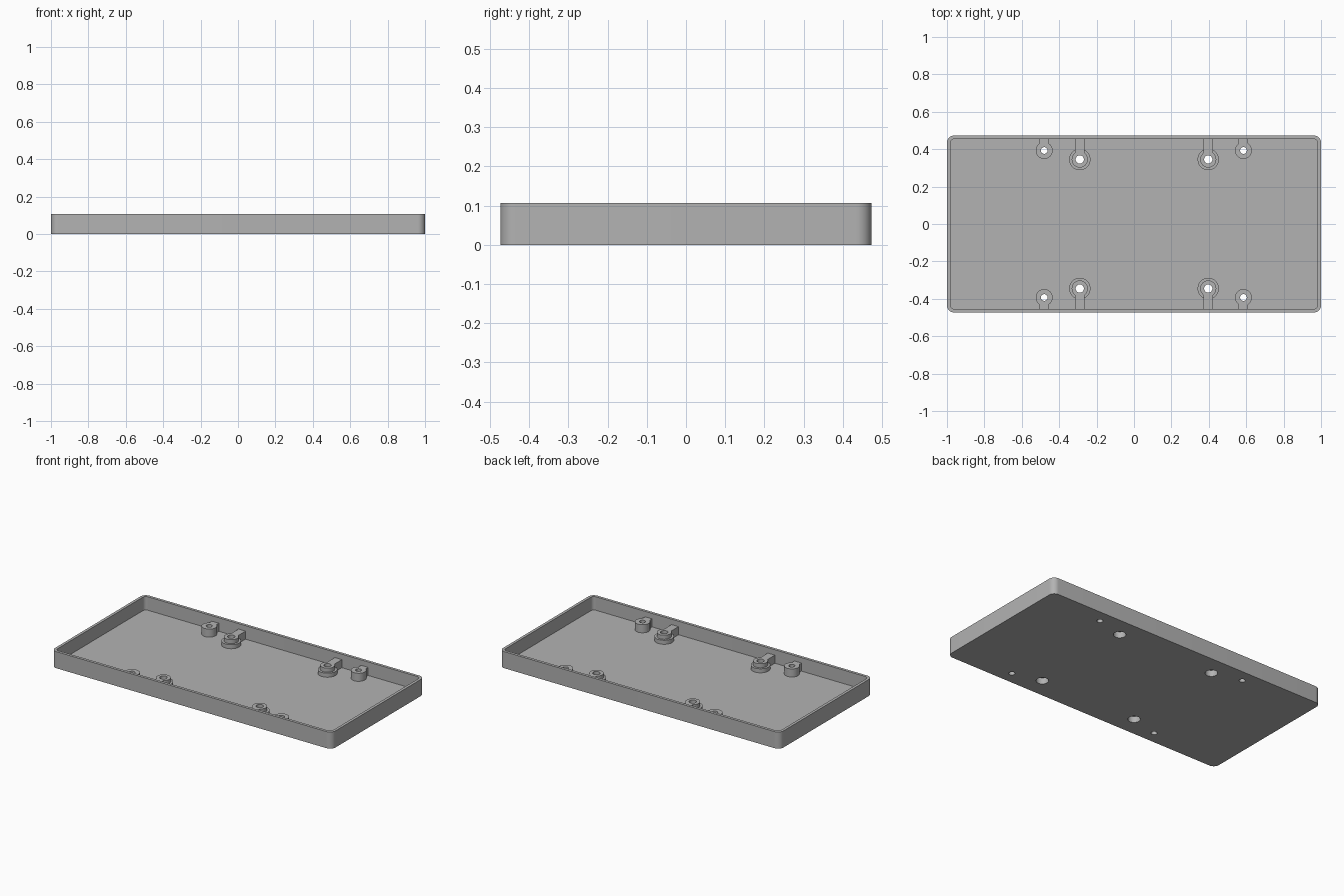
import bpy, bmesh, math
from mathutils import Matrix, Vector

if "Cube" in bpy.data.objects:
    bpy.data.objects.remove(bpy.data.objects["Cube"], do_unlink=True)

grey = bpy.data.materials.new("plain grey")
grey.use_nodes = True
COLOUR = (0.45, 0.45, 0.45, 1)
grey.diffuse_color = COLOUR
grey.node_tree.nodes["Principled BSDF"].inputs["Base Color"].default_value = COLOUR

HALF_Y, HEIGHT, WALL, FLOOR, BOSS_TOP = 0.473, 0.107, 0.018, 0.02, 0.072


def make(name, bm):
    mesh = bpy.data.meshes.new(name)
    bm.to_mesh(mesh)
    bm.free()
    obj = bpy.data.objects.new(name, mesh)
    bpy.context.collection.objects.link(obj)
    mesh.materials.append(grey)
    return obj


def box(name, half_x, half_y, z0, z1, x=0, y=0, radius=0):
    bm = bmesh.new()
    size = Matrix.Diagonal((2 * half_x, 2 * half_y, z1 - z0, 1))
    place = Matrix.Translation((x, y, (z0 + z1) / 2))
    bmesh.ops.create_cube(bm, size=1, matrix=place @ size)
    if radius:
        upright = [e for e in bm.edges
                   if abs(e.verts[0].co.z - e.verts[1].co.z) > 0.01]
        bmesh.ops.bevel(bm, geom=upright, offset=radius, segments=10,
                        profile=0.5, affect='EDGES')
    return make(name, bm)


def cylinder(name, radius, z0, z1, x, y):
    bm = bmesh.new()
    bmesh.ops.create_cone(bm, cap_ends=True, segments=48, radius1=radius,
                          radius2=radius, depth=z1 - z0,
                          matrix=Matrix.Translation((x, y, (z0 + z1) / 2)))
    return make(name, bm)


def combine(target, other, operation, keep=False):
    mod = target.modifiers.new("cut", 'BOOLEAN')
    mod.operation, mod.object, mod.solver = operation, other, 'EXACT'
    bpy.context.view_layer.objects.active = target
    bpy.ops.object.modifier_apply(modifier=mod.name)
    if not keep:
        bpy.data.objects.remove(other, do_unlink=True)


def finish(obj):
    bpy.ops.object.select_all(action='DESELECT')
    obj.select_set(True)
    bpy.context.view_layer.objects.active = obj
    bpy.ops.object.shade_smooth_by_angle(angle=math.radians(30))


# Open tray with rounded corners
tray = box("tray", 1, HALF_Y, 0, HEIGHT, radius=0.038)
hollow = box("hollow", 1 - WALL, HALF_Y - WALL, FLOOR, 0.2, radius=0.022)
combine(tray, hollow, 'DIFFERENCE')


def mount(name, x, y, radius, hole, flange=0, recess=0):
    """Screw post tied to the nearest long wall, drilled through the floor."""
    side = math.copysign(1, y)
    wall_y = side * (HALF_Y - WALL / 2)
    post = cylinder(name, radius, FLOOR, BOSS_TOP, x, y)
    rib = box("rib", 0.025, abs(wall_y - y) / 2, FLOOR, BOSS_TOP,
              x, (wall_y + y) / 2)
    combine(post, rib, 'UNION')
    if flange:
        combine(post, cylinder("flange", flange, FLOOR, 0.046, x, y), 'UNION')
    cutters = [cylinder("drill", hole, -0.1, 0.2, x, y)]
    if recess:
        cutters.append(cylinder("recess", recess, -0.1, 0.04, x, y))
    for cutter in cutters:
        combine(tray, cutter, 'DIFFERENCE', keep=True)
        combine(post, cutter, 'DIFFERENCE')
    finish(post)


# Small posts and wide flanged posts along both long walls
for side, label in ((-1, "front"), (1, "back")):
    for x, end in ((-0.48, "right"), (0.585, "left")):
        mount(f"{label}_{end}_small_post", x, side * 0.393, 0.045, 0.018)
    for x, end in ((-0.29, "right"), (0.397, "left")):
        mount(f"{label}_{end}_flanged_post", x, side * 0.345, 0.043, 0.022,
              flange=0.057, recess=0.036)
finish(tray)
